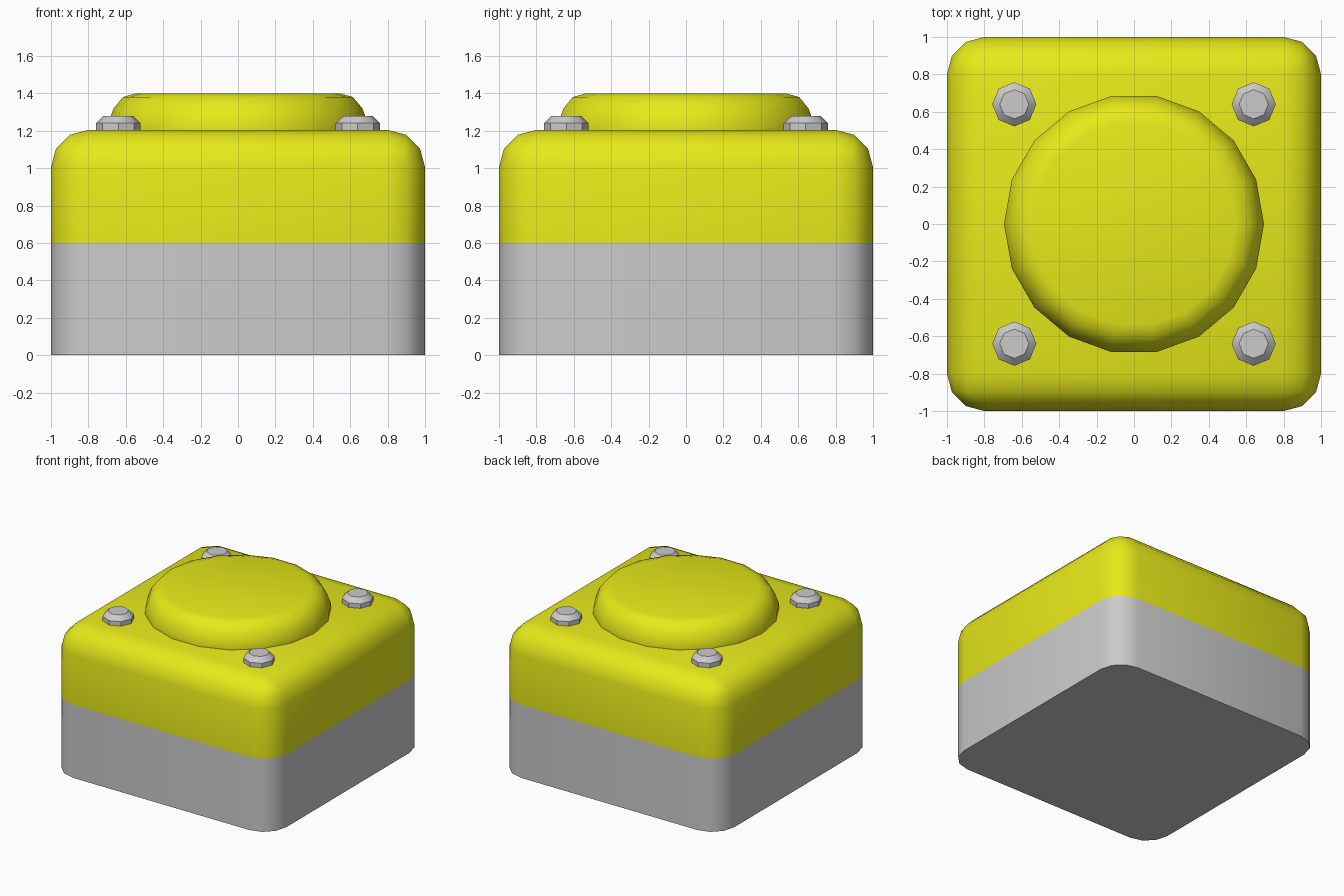
import bpy, bmesh, math

if "Cube" in bpy.data.objects:
    bpy.data.objects.remove(bpy.data.objects["Cube"])

yellow = bpy.data.materials.new("yellow")
yellow.diffuse_color = (0.8, 0.82, 0.01, 1)
yellow.use_nodes = True
yellow.node_tree.nodes["Principled BSDF"].inputs["Base Color"].default_value = yellow.diffuse_color


def finish(name, bm, mat=None):
    """Turn a bmesh into a named object, smooth except at sharp edges."""
    bmesh.ops.recalc_face_normals(bm, faces=bm.faces)
    me = bpy.data.meshes.new(name)
    bm.to_mesh(me)
    bm.free()
    ob = bpy.data.objects.new(name, me)
    bpy.context.collection.objects.link(ob)
    if mat:
        me.materials.append(mat)
    bpy.ops.object.select_all(action='DESELECT')
    ob.select_set(True)
    bpy.context.view_layer.objects.active = ob
    bpy.ops.object.shade_smooth_by_angle(angle=math.radians(40))
    return ob


def rounded_box(name, z0, z1, round_top, mat=None):
    """2 x 2 block with rounded upright edges, open at the seam."""
    bm = bmesh.new()
    bmesh.ops.create_cube(bm, size=2)
    for v in bm.verts:
        v.co.z = z1 if v.co.z > 0 else z0
    edges = []
    for e in bm.edges:
        a, b = (v.co.z for v in e.verts)
        if abs(a - b) > 0.1 or (round_top and min(a, b) > z0 + 0.1):
            edges.append(e)
    bmesh.ops.bevel(bm, geom=edges, offset=0.2, segments=3, profile=0.5,
                    affect='EDGES', clamp_overlap=False)
    seam = z0 if round_top else z1
    inner = [f for f in bm.faces if all(abs(v.co.z - seam) < 1e-4 for v in f.verts)]
    bmesh.ops.delete(bm, geom=inner, context='FACES_ONLY')
    return finish(name, bm, mat)


def turned(name, profile, sides, x=0, y=0, mat=None):
    """Stack of rings (radius, z) with a flat top."""
    bm = bmesh.new()
    rings = []
    for r, z in profile:
        rings.append([bm.verts.new((x + r * math.cos(i * math.tau / sides),
                                    y + r * math.sin(i * math.tau / sides), z))
                      for i in range(sides)])
    for lo, hi in zip(rings, rings[1:]):
        for i in range(sides):
            j = (i + 1) % sides
            bm.faces.new((lo[i], lo[j], hi[j], hi[i]))
    bm.faces.new(rings[-1])
    return finish(name, bm, mat)


# Housing
rounded_box("base", 0, 0.6, False)
rounded_box("cover", 0.6, 1.205, True, yellow)

# Raised round cap
turned("dome", [(0.695, 1.2), (0.695, 1.24), (0.665, 1.32), (0.615, 1.38), (0.545, 1.4)],
       18, mat=yellow)

# Corner bolts
for sx in (-1, 1):
    for sy in (-1, 1):
        turned("bolt", [(0.118, 1.2), (0.118, 1.242), (0.078, 1.28)], 8, sx * 0.64, sy * 0.64)
